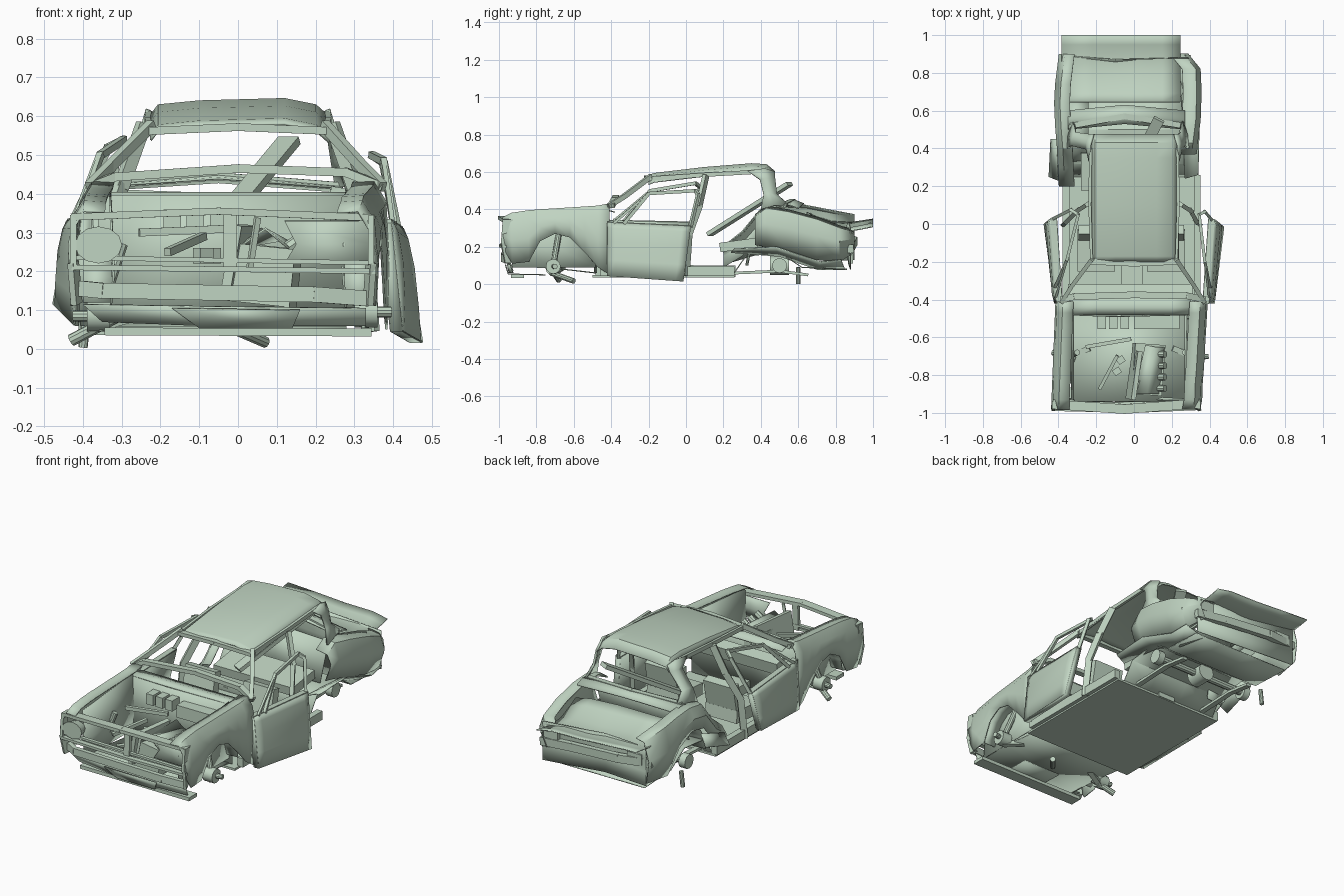
import bpy, bmesh, math
from mathutils import Vector, Matrix, Euler

paint = bpy.data.materials.new("faded_green")
paint.diffuse_color = (0.53, 0.66, 0.54, 1)


def finish(name, bm, thick=0.0):
    bmesh.ops.recalc_face_normals(bm, faces=bm.faces[:])
    me = bpy.data.meshes.new(name)
    bm.to_mesh(me)
    bm.free()
    me.materials.append(paint)
    ob = bpy.data.objects.new(name, me)
    bpy.context.collection.objects.link(ob)
    if thick:
        mod = ob.modifiers.new("sheet", 'SOLIDIFY')
        mod.thickness, mod.offset = thick, 0
    return ob


def sheet(name, rows, thick=0.006):
    """Bent metal sheet through rows of points."""
    bm = bmesh.new()
    vs = [[bm.verts.new(p) for p in r] for r in rows]
    for r0, r1 in zip(vs, vs[1:]):
        for i in range(len(r0) - 1):
            bm.faces.new((r0[i], r0[i + 1], r1[i + 1], r1[i]))
    return finish(name, bm, thick)


def box(name, c, s, rot=(0, 0, 0)):
    bm = bmesh.new()
    m = Matrix.Translation(c) @ Euler([math.radians(a) for a in rot]).to_matrix().to_4x4()
    bmesh.ops.create_cube(bm, size=1, matrix=m @ Matrix.Diagonal((*s, 1)))
    return finish(name, bm)


def beam(name, pts, w, h):
    """Rectangular bar along a path; w is horizontal, h the other way."""
    bm = bmesh.new()
    for a, b in zip(pts, pts[1:]):
        a, b = Vector(a), Vector(b)
        d = b - a
        m = Matrix.Translation((a + b) / 2) @ d.to_track_quat('Y', 'Z').to_matrix().to_4x4()
        bmesh.ops.create_cube(bm, size=1, matrix=m @ Matrix.Diagonal((w, d.length + min(w, h) * .5, h, 1)))
    return finish(name, bm)


def rod(name, a, b, r, n=10, r2=None):
    a, b = Vector(a), Vector(b)
    d = b - a
    bm = bmesh.new()
    m = Matrix.Translation((a + b) / 2) @ d.to_track_quat('Z', 'Y').to_matrix().to_4x4()
    bmesh.ops.create_cone(bm, cap_ends=True, segments=n, radius1=r, radius2=r2 or r, depth=d.length, matrix=m)
    return finish(name, bm)


# Roof, slightly tilted, and its front header
roof_st = [(-.2, .578), (-.17, .59), (.1, .622), (.35, .642), (.43, .637), (.475, .60)]
prof = [(-.225, -.04), (-.205, -.014), (-.1, -.004), (.12, .002), (.2, -.014), (.235, -.045)]
sheet("roof", [[(x, y, z + dz) for x, dz in prof] for y, z in roof_st])
beam("roof_header", [(-.225, -.2, .562), (0, -.21, .572), (.235, -.2, .562)], .03, .02)

for s, side, off in ((1, "right", 0), (-1, "left", .05)):
    # Front fender with wheel arch: y, outer x, top z, bottom z
    st = [(-.98, .34, .355, .2), (-.93, .35, .38, .11), (-.84, .353, .393, .12), (-.78, .358, .398, .23),
          (-.70, .363, .403, .27), (-.62, .367, .408, .25), (-.54, .372, .413, .17),
          (-.47, .376, .418, .09), (-.41, .38, .43, .05)]
    # The left side tapers towards the rear instead of widening
    st = [(y, x if s > 0 else .428 - (y + .98) * .04, t, b) for y, x, t, b in st]
    sheet(side + "_front_fender", [[(s * (x - .085), y, t - .004), (s * (x - .03), y, t),
          (s * x, y, t - .05), (s * (x + .008), y, (t + b) / 2 - .01),
          (s * (x + .003), y, b)] for y, x, t, b in st])
    # Inner wheel house
    xi = .28 + off
    sheet(side + "_inner_apron", [[(s * xi, y, zt), (s * (xi - .01), y, .2), (s * xi, y, .09)]
          for y, zt in ((-.93, .37), (-.7, .39), (-.48, .41))])
    sheet(side + "_wheel_house", [[(s * (xi - .005), -.67 + .17 * math.cos(a), .12 + .17 * math.sin(a)),
          (s * (xi + .07), -.67 + .17 * math.cos(a), .12 + .17 * math.sin(a))]
          for a in [math.pi * i / 8 for i in range(9)]])
    # Pillars around the cabin
    ax = .37 + off * .2
    beam(side + "_a_pillar", [(s * ax, -.41, .42), (s * (ax - .05), -.33, .47), (s * .225, -.19, .575)], .022, .026)
    beam(side + "_b_pillar", [(s * .245, .105, .575), (s * .3, .07, .42), (s * (.33 + off * .5), .015, .27),
                              (s * (.345 + off * .5), .0, .05)], .022, .035)
    beam(side + "_roof_rail", [(s * .225, -.19, .565), (s * .234, .1, .585), (s * .23, .4, .602)], .015, .022)
    cx = .285 + off * 1.3
    sheet(side + "_c_pillar", [[(s * .235, .33, .605), (s * .232, .42, .618), (s * .215, .475, .60)],
          [(s * .25, .395, .56), (s * .248, .43, .565), (s * .232, .475, .565)],
          [(s * (cx - .02), .415, .48), (s * (cx - .025), .45, .485), (s * (cx - .04), .485, .48)],
          [(s * cx, .40, .40), (s * (cx - .005), .47, .42), (s * (cx - .03), .55, .42)]], .012)
    # Sill
    beam(side + "_sill", [(s * (.335 + off * .5), -.45, .07), (s * (.335 + off * .5), .25, .07)], .035, .05)

# Crumpled rear quarter panels: y, outer x, top z, bottom z
rq = [(.37, .325, .36, .21), (.43, .33, .405, .20), (.55, .345, .385, .17), (.70, .35, .345, .13),
      (.82, .345, .30, .12), (.90, .28, .275, .17)]
sheet("right_rear_quarter", [[(x - .09, y, t + .012), (x - .02, y, t), (x + .005, y, (t + b) / 2 + .02),
                              (x - .03, y, b)] for y, x, t, b in rq])
lq = [(.2, .385, .19, .09), (.3, .39, .27, .15), (.4, .395, .39, .26), (.52, .405, .415, .29), (.64, .41, .41, .24),
      (.74, .405, .39, .12), (.9, .385, .36, .13)]
sheet("left_rear_quarter", [[(-x + .07, y, t + .012), (-x + .02, y, t), (-x - .01, y, (t + b) / 2 + .01),
                             (-x + .005, y, b)] for y, x, t, b in lq])
sheet("right_quarter_flap", [[(.27, .24, .17), (.34, .26, .19)], [(.26, .5, .15), (.345, .48, .2)],
                             [(.25, .7, .08), (.34, .72, .12)], [(.22, .85, .08), (.33, .83, .13)]])
sheet("left_quarter_tear", [[(-.40, .23, .17), (-.45, .25, .12)], [(-.41, .45, .25), (-.44, .45, .18)]])
sheet("left_rear_wheel_house", [[(-.24, .5 + .17 * math.cos(a), .1 + .17 * math.sin(a)),
      (-.35, .5 + .18 * math.cos(a), .1 + .18 * math.sin(a))] for a in [math.pi * i / 8 for i in range(9)]])


# Doors hanging ajar: pressed panel, inner skin and window frame
def door(name, fb, rb, rt, ft, frame, out):
    fb, rb, rt, ft = map(Vector, (fb, rb, rt, ft))
    rows = []
    for k, bulge in ((0, 0), (.3, .008), (.65, .014), (.9, .01), (1, 0)):
        a, b = fb.lerp(ft, k), rb.lerp(rt, k)
        o = Vector((out * bulge, 0, 0))
        rows.append([a, a.lerp(b, .1) + o, a.lerp(b, .9) + o, b])
    sheet(name + "_panel", rows)
    inn = Vector((-out * .03, 0, 0))
    sheet(name + "_inner_skin", [[fb + inn, rb + inn], [ft + inn, rt + inn]])
    sheet(name + "_edge", [[p, p + inn] for p in (ft, fb, rb, rt)], .004)
    beam(name + "_window_frame", [ft.lerp(rt, .2)] + frame + [rt + inn * .5], .016, .018)
    beam(name + "_vent_bar", [ft.lerp(rt, .08), frame[0], frame[1]], .012, .014)
    beam(name + "_top_edge", [ft + inn * .5, rt + inn * .5], .032, .01)


door("right_door", (.425, -.42, .045), (.475, -.015, .016), (.425, .025, .31), (.395, -.42, .33),
     [(.375, -.2, .485), (.345, .05, .50), (.375, .065, .48)], 1)
door("left_door", (-.42, -.42, .06), (-.476, -.0, .115), (-.44, .03, .33), (-.41, -.42, .34),
     [(-.355, -.19, .50), (-.295, .05, .54), (-.335, .075, .52)], -1)

# Low cowl, separate windscreen base bar, and firewall
sheet("cowl", [[(x, y, z) for x in (-.34, -.2, 0, .2, .3)]
               for y, z in ((-.48, .392), (-.44, .402), (-.38, .385))])
beam("windscreen_base", [(-.38, -.40, .42), (-.32, -.385, .443), (0, -.375, .465), (.28, -.38, .455),
                         (.37, -.40, .42)], .035, .022)
sheet("firewall", [[(-.36, -.48, z), (-.1, -.49, z), (.3, -.48, z)] for z in (.06, .25, .395)])
box("dashboard", (-.02, -.36, .31), (.66, .07, .07), (-12, 0, 0))

# Floor, tunnel and trunk tub
box("cabin_floor", (-.02, -.12, .042), (.70, .76, .012))
beam("floor_tunnel", [(-.01, -.47, .075), (-.01, .25, .07)], .11, .06)
sheet("rear_floor", [[(x, y, z) for x in (-.34, -.1, .1, .28)]
                     for y, z in ((.25, .05), (.32, .15), (.5, .17), (.62, .09), (.86, .08))])
sheet("rear_bulkhead", [[(-.3, .40, .17), (.24, .40, .17)], [(-.3, .46, .41), (.25, .46, .39)]])
sheet("tail_panel", [[(-.37, .89, z), (-.1, .87 - d, z), (.29, .88, z - .03)]
                     for z, d in ((.33, 0), (.27, .03), (.19, .01), (.11, 0))])
beam("rear_bumper", [(-.39, .87, .24), (-.2, .90, .23), (.1, .89, .21), (.29, .88, .19)], .03, .045)
for x in (-.3, .23):
    box("tail_lamp_housing", (x, .875, .25), (.09, .04, .06))

# Rear deck and dished trunk lid
sheet("rear_deck", [[(-.35, y, z - .01), (-.05, y + .03, z + .01), (.27, y, z - .015)]
                    for y, z in ((.50, .43), (.55, .44), (.60, .42))])
beam("rear_window_base", [(-.33, .52, .425), (-.05, .57, .445), (.26, .52, .42)], .03, .02)
lid = [(.645, .385, 0), (.69, .365, .01), (.78, .335, .025), (.88, .33, .03), (.95, .34, .025), (1.0, .348, .02)]
sheet("trunk_lid", [[(-.383, y, z), (-.22, y, z - d * .4), (-.02, y, z - d),
                     (.15, y, z - d * .6 - .01), (.245, y, z - d * .5 - .03)] for y, z, d in lid])

# Loose cabin contents
beam("fallen_board", [(-.09, .13, .27), (.13, .55, .535)], .06, .022)
for x in (-.2, .17):
    box("front_seat_cushion", (x, -.14, .12), (.2, .22, .07), (5, 0, 0))
    box("front_seat_back", (x, -.05, .21), (.19, .05, .2), (-12, 0, 0))
box("rear_bench", (-.03, .28, .21), (.5, .2, .05), (8, 0, 0))

# Front end: rails, bumper, valance and lamp bucket
beam("upper_nose_rail", [(-.425, -.955, .34), (-.05, -.98, .355), (.345, -.95, .338)], .05, .018)
beam("middle_nose_rail", [(-.425, -.975, .21), (0, -.985, .205), (.35, -.97, .2)], .03, .014)
beam("front_bumper", [(-.40, -.95, .155), (-.35, -.975, .15), (.2, -.975, .14), (.33, -.95, .13)], .025, .04)
beam("grille_lower_edge", [(-.42, -.97, .235), (.34, -.965, .222)], .02, .012)
sheet("front_valance", [[(-.40, -.94, .115), (-.1, -.955, .11), (.33, -.94, .105)],
                        [(-.35, -.925, .07), (-.1, -.945, .06), (.33, -.925, .06)]])
sheet("hanging_skid_plate", [[(-.17, -.965, .105), (.16, -.965, .1)], [(-.1, -.95, .055), (.14, -.95, .055)],
                             [(-.1, -.75, .05), (.14, -.75, .05)]])
beam("bottom_crossmember", [(-.34, -.9, .045), (.34, -.9, .042)], .07, .02)
beam("nose_strut", [(-.02, -.965, .345), (-.02, -.97, .205)], .035, .02)
beam("nose_brace", [(.05, -.95, .335), (.03, -.96, .205)], .012, .015)
for x in (-.425, .343):
    beam("nose_corner", [(x, -.96, .34), (x, -.97, .22), (x * .98, -.95, .12)], .016, .04)
lamp = rod("headlamp_bucket", (0, -.985, 0), (0, -.93, 0), .053, 12, .04)
lamp.scale = (1.15, 1, .9)
lamp.location = (-.36, 0, .268)
sheet("radiator_side_panel", [[(.12, -.93, .33), (.34, -.935, .33)], [(.15, -.92, .27), (.34, -.93, .27)],
                              [(.12, -.93, .22), (.34, -.935, .22)]])

# Engine bay
box("engine_block", (.07, -.77, .19), (.16, .27, .15), (0, 6, -4))
box("radiator", (.0, -.80, .23), (.025, .26, .18), (0, 10, -8))
sheet("bent_fan_shroud", [[(.0, -.9, .26), (.06, -.64, .31)], [(.07, -.9, .31), (.11, -.65, .28)],
                          [(.13, -.9, .26), (.16, -.65, .26)]])
for i in range(4):
    rod("intake_stub", (.13, -.87 + i * .06, .26), (.165, -.87 + i * .06, .285), .018, 8)
beam("bay_cross_pipe", [(-.25, -.65, .3), (-.02, -.61, .31)], .02, .02)
beam("bay_diagonal_stay", [(-.18, -.87, .25), (-.09, -.7, .29)], .018, .02)
for x in (-.17, -.11, -.05):
    box("bay_canister", (x, -.52, .33), (.045, .07, .06))
box("heater_box", (.12, -.52, .31), (.24, .07, .07))
for x, y in ((-.09, -.78), (-.07, -.72)):
    box("small_fitting", (x, y, .24), (.04, .035, .04), (0, 0, 35))
sheet("bay_floor", [[(-.33, y, z), (.28, y, z)] for y, z in ((-.94, .1), (-.7, .085), (-.48, .06))])

# Suspension remains
for s, x, z in ((-1, -.36, .085), (1, .33, .095)):
    rod("front_hub", (x - .03, -.71, z), (x + .03, -.71, z), .04, 12)
    rod("stub_axle", (x, -.71, z), (x + s * .065, -.7, z), .014)
    beam("control_arm", [(x - s * .12, -.66, .09), (x, -.71, z - .03)], .03, .02)
    rod("shock_strut", (x, -.71, z), (x - s * .06, -.68, .27), .016)
rod("left_hanging_arm", (-.43, -.68, .022), (-.31, -.72, .085), .016)
rod("steering_rod", (-.03, -.72, .06), (.07, -.6, .017), .015)
rod("rear_axle", (-.36, .5, .1), (.25, .5, .1), .02)
rod("axle_casing", (-.05, .45, .1), (-.05, .55, .1), .05, 12)
for x in (-.35, .25):
    rod("rear_hub", (x - .02, .5, .1), (x + .02, .5, .1), .04, 12)
    beam("leaf_spring", [(x * .75, .26, .06), (x * .75, .5, .07), (x * .75, .65, .05)], .03, .015)
rod("spring_shackle", (-.39, .6, .09), (-.40, .6, .003), .012)

# Keep creases sharp, soften bends
bpy.ops.object.select_all(action='SELECT')
bpy.context.view_layer.objects.active = bpy.context.selected_objects[0]
bpy.ops.object.shade_smooth_by_angle(angle=math.radians(35))
